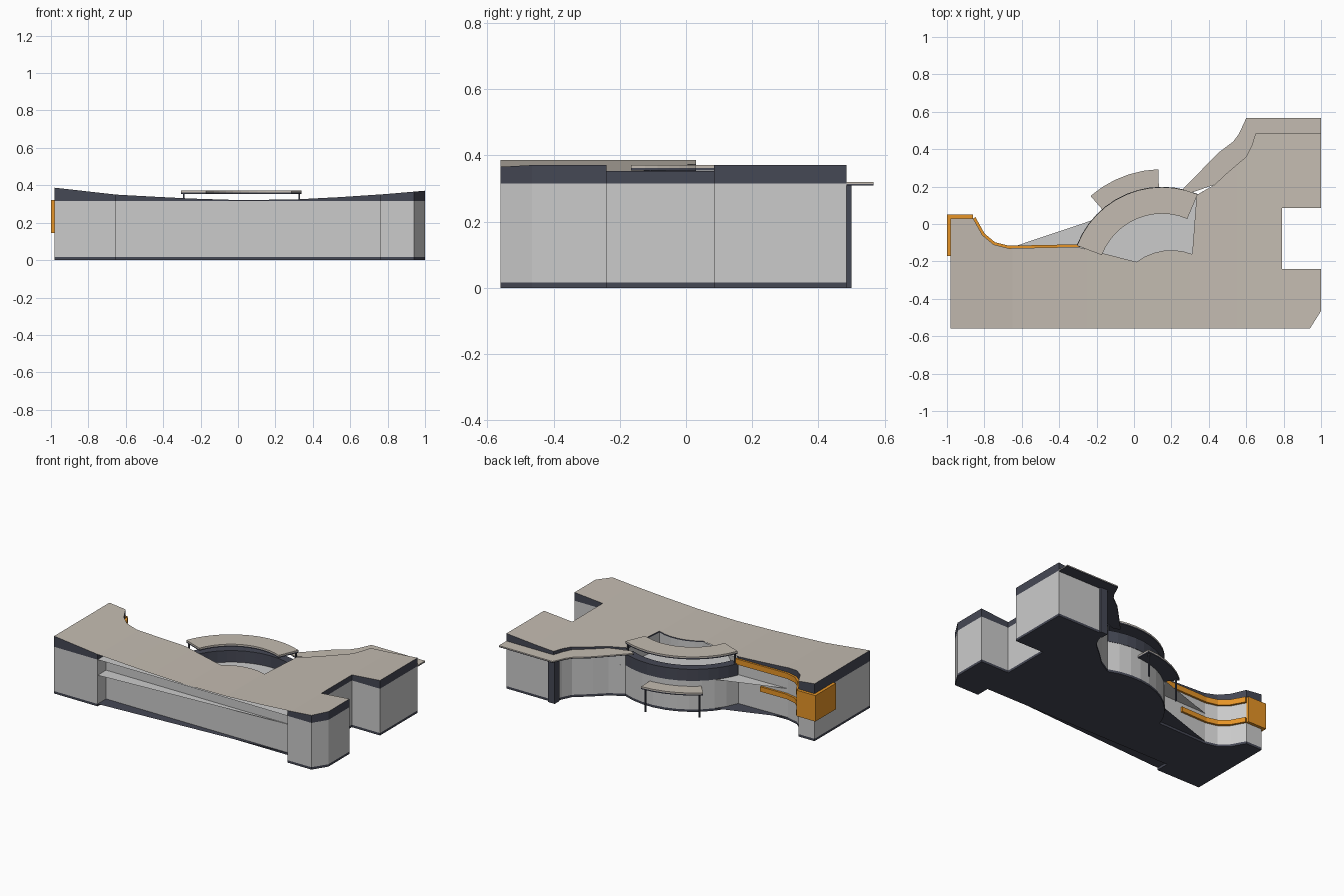
import bpy, bmesh, math
from mathutils import Vector

if "Cube" in bpy.data.objects:
    bpy.data.objects.remove(bpy.data.objects["Cube"])


def material(name, rgb):
    m = bpy.data.materials.new(name)
    m.diffuse_color = (*rgb, 1)
    m.use_nodes = True
    m.node_tree.nodes["Principled BSDF"].inputs["Base Color"].default_value = m.diffuse_color
    return m


DARK = material("dark_trim", (0.06, 0.065, 0.09))
ROOF = material("roof_beige", (0.55, 0.5, 0.44))
ORANGE = material("orange_cladding", (0.8, 0.3, 0.02))
WALL = material("wall_grey", (0.6, 0.6, 0.6))


def finish(name, bm, mats):
    bmesh.ops.recalc_face_normals(bm, faces=bm.faces)
    me = bpy.data.meshes.new(name)
    bm.to_mesh(me)
    bm.free()
    for m in mats:
        me.materials.append(m)
    ob = bpy.data.objects.new(name, me)
    bpy.context.collection.objects.link(ob)
    return ob


def prism_bm(pts, z0, z1):
    bm = bmesh.new()
    low = [bm.verts.new((x, y, z0)) for x, y in pts]
    top = [bm.verts.new((x, y, z1)) for x, y in pts]
    n = len(pts)
    bm.faces.new(low[::-1])
    bm.faces.new(top)
    for i in range(n):
        j = (i + 1) % n
        bm.faces.new((low[i], low[j], top[j], top[i]))
    return bm


def prism(name, pts, z0, z1, mat):
    bm = prism_bm(pts, z0, z1)
    bmesh.ops.triangulate(bm, faces=[f for f in bm.faces if len(f.verts) > 4])
    return finish(name, bm, [mat])


def arc(c, r, a0, a1, n):
    return [(c[0] + r * math.cos(math.radians(a0 + (a1 - a0) * i / n)),
             c[1] + r * math.sin(math.radians(a0 + (a1 - a0) * i / n))) for i in range(n + 1)]


def sector(r0, r1, a0, a1, n):
    return arc(C, r1, a0, a1, n) + arc(C, r0, a1, a0, n)


def ribbon(name, path, t, z0, z1, mat):
    # strip of thickness t on the left side of an open path
    p = [Vector(q) for q in path]
    out = []
    for i, q in enumerate(p):
        d = [(p[k + 1] - p[k]).normalized() for k in (i - 1, i) if 0 <= k < len(p) - 1]
        ns = [Vector((-v.y, v.x)) for v in d]
        m = sum(ns, Vector((0, 0))).normalized()
        out.append(tuple(q + m * (t / m.dot(ns[0]))))
    return prism(name, list(path) + out[::-1], z0, z1, mat)


# Footprint pieces
C = (0.15, -0.29)          # centre of the round hall
front = [(-0.98, -0.56), (-0.655, -0.56), (-0.655, -0.47), (0.76, -0.47), (0.76, -0.56),
         (0.94, -0.56), (1.0, -0.465), (1.0, -0.24), (0.79, -0.24), (0.79, 0.085),
         (1.0, 0.085), (1.0, 0.485)]
back_right = [(0.65, 0.485), (0.63, 0.42), (0.6, 0.36), (0.5, 0.275), (0.43, 0.21)]
back_left = [(-0.305, -0.122), (-0.67, -0.13), (-0.75, -0.11), (-0.81, -0.06),
             (-0.86, 0.03), (-0.98, 0.03)]
drum = arc(C, 0.487, 67, 159, 10)[:-1]
court = [(0.335, 0.155)] + arc((0.2, -0.45), 0.31, 69, 156, 9)
full = front + back_right + drum + back_left
cut = front + back_right + court + back_left

# Walls: base strip, lower storey with round hall, upper storey around the court
prism("base_strip", full, 0, 0.016, DARK)
prism("lower_walls", full, 0.016, 0.21, WALL)
prism("upper_walls", cut, 0.21, 0.315, WALL)

# Sweeping roof: dark fascia and beige top, height follows x
PROFILE = [(-0.98, 0.387), (-0.65, 0.35), (-0.45, 0.339), (-0.25, 0.329), (0, 0.321),
           (0.3, 0.324), (0.55, 0.337), (0.79, 0.353), (1.0, 0.371)]


def roof_z(x):
    for (xa, za), (xb, zb) in zip(PROFILE, PROFILE[1:]):
        if x <= xb:
            return za + (zb - za) * (x - xa) / (xb - xa)
    return PROFILE[-1][1]


bm = prism_bm(cut, 0.315, 0.4)
bmesh.ops.triangulate(bm, faces=[f for f in bm.faces if len(f.verts) > 4])
for x, _ in PROFILE[1:-1]:
    bmesh.ops.bisect_plane(bm, geom=bm.verts[:] + bm.edges[:] + bm.faces[:],
                           plane_co=(x, 0, 0), plane_no=(1, 0, 0))
for f in bm.faces:
    f.material_index = int(all(v.co.z > 0.39 for v in f.verts))
for v in bm.verts:
    if v.co.z > 0.39:
        v.co.z = roof_z(v.co.x)
finish("sweeping_roof", bm, [DARK, ROOF])


# Canopies: beige top with dark underside
def canopy(name, pts, z0, z1):
    mid = z0 + (z1 - z0) * 0.45
    prism(name + "_underside", pts, z0, mid, DARK)
    prism(name + "_top", pts, mid, z1, ROOF)


canopy("ring_canopy", sector(0.345, 0.487, 67, 159, 12), 0.354, 0.371)
canopy("entrance_canopy", sector(0.475, 0.583, 92, 131, 5), 0.155, 0.172)
canopy("rear_canopy", [(0.3, 0.165), (0.26, 0.185), (0.45, 0.38), (0.53, 0.44), (0.56, 0.48),
                       (0.6, 0.566), (1.0, 0.566), (1.0, 0.48)] + back_right, 0.31, 0.32)

# Dark parapet of the round hall
prism("hall_parapet", sector(0.43, 0.489, 67, 159, 12), 0.21, 0.288, DARK)


# Posts
def post(name, x, y, w, z0, z1):
    prism(name, [(x - w, y - w), (x + w, y - w), (x + w, y + w), (x - w, y + w)], z0, z1, DARK)


for i, (r, a, z0, z1) in enumerate([(0.475, 68, 0.21, 0.355), (0.475, 157.5, 0.21, 0.355),
                                    (0.565, 94, 0, 0.156), (0.565, 129, 0, 0.156)]):
    x, y = arc(C, r, a, a, 1)[0]
    post(f"canopy_post_{i}", x, y, 0.004, z0, z1)
post("corner_pier", 0.655, 0.475, 0.025, 0, 0.312)

# Orange cladding: solid end block with an upper and a lower ribbon
end = [(-0.98, -0.17), (-0.98, 0.03), (-0.86, 0.03)]
curve = [(-0.86, 0.03), (-0.81, -0.06), (-0.75, -0.11), (-0.67, -0.13)]
ribbon("orange_end_block", end, 0.02, 0.145, 0.32, ORANGE)
ribbon("orange_upper_ribbon", curve + [(-0.285, -0.1225)], 0.014, 0.283, 0.32, ORANGE)
ribbon("orange_lower_ribbon", curve + [(-0.475, -0.126)], 0.014, 0.145, 0.178, ORANGE)
